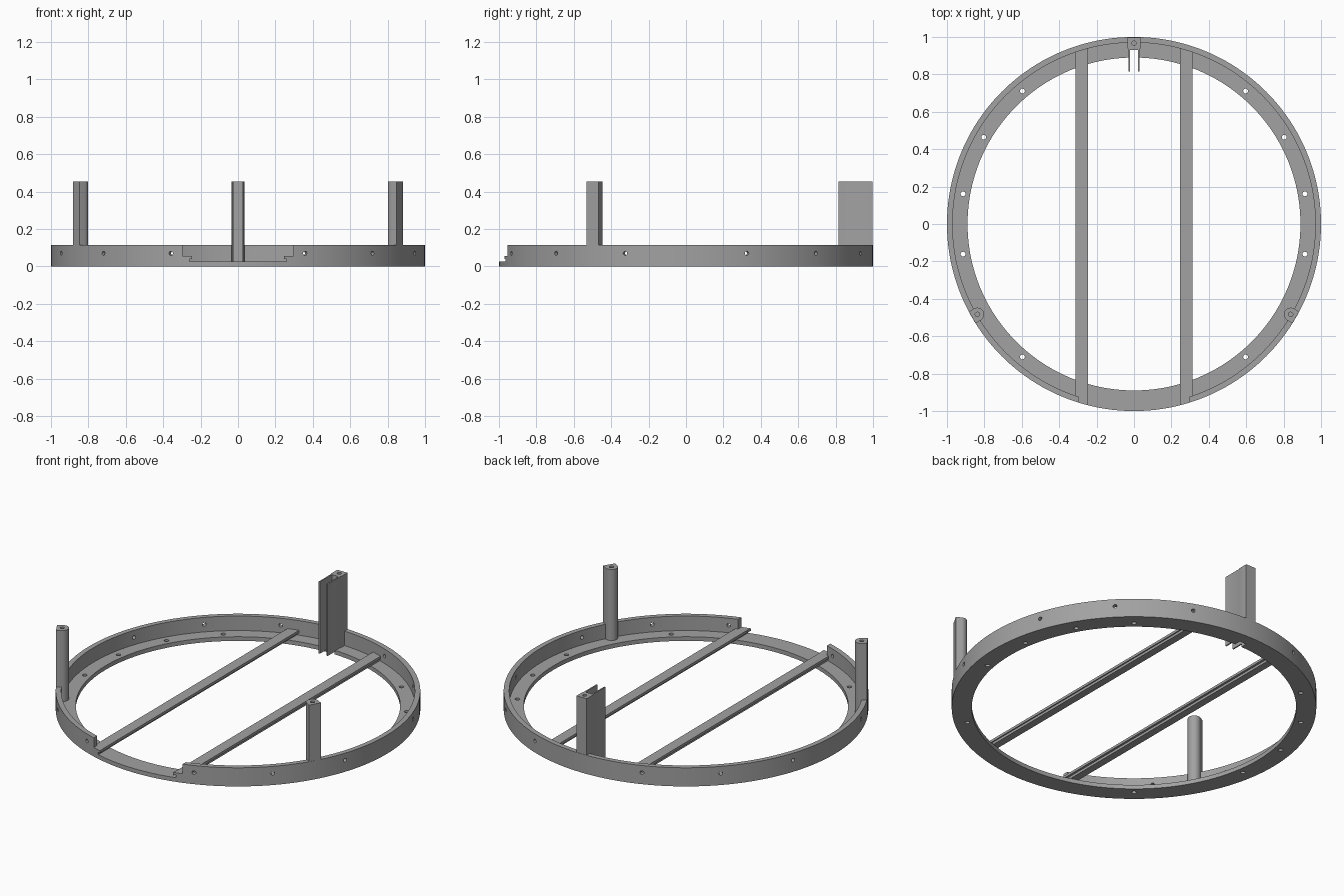
import bpy, bmesh
from math import sin, cos, radians, pi, sqrt
from mathutils import Matrix, Vector

cube = bpy.data.objects.get("Cube")
if cube:
    bpy.data.objects.remove(cube, do_unlink=True)

grey = bpy.data.materials.new("mid_grey")
grey.use_nodes = True
colour = (0.36, 0.36, 0.36, 1)
grey.diffuse_color = colour
grey.node_tree.nodes["Principled BSDF"].inputs["Base Color"].default_value = colour

TOP = 0.455      # post height
WALL = 0.113     # ring wall height
FLOOR = 0.025    # flange thickness
BORE = 0.967     # radius on which the posts stand


def finish(name, bm):
    bmesh.ops.recalc_face_normals(bm, faces=bm.faces)
    mesh = bpy.data.meshes.new(name)
    bm.to_mesh(mesh)
    bm.free()
    mesh.materials.append(grey)
    obj = bpy.data.objects.new(name, mesh)
    bpy.context.collection.objects.link(obj)
    return obj


def activate(obj):
    bpy.ops.object.select_all(action='DESELECT')
    obj.select_set(True)
    bpy.context.view_layer.objects.active = obj


def smooth(obj):
    activate(obj)
    bpy.ops.object.shade_smooth_by_angle(angle=radians(30))


def cut(obj, bm):
    cutter = finish("cutter", bm)
    cutter.hide_render = True
    activate(obj)
    mod = obj.modifiers.new("cut", 'BOOLEAN')
    mod.operation = 'DIFFERENCE'
    mod.solver = 'EXACT'
    mod.object = cutter
    bpy.ops.object.modifier_apply(modifier=mod.name)
    bpy.data.objects.remove(cutter, do_unlink=True)


def prism(bm, points, lift):
    """Extrude a closed outline of 3D points along the vector lift."""
    face = bm.faces.new([bm.verts.new(p) for p in points])
    new = bmesh.ops.extrude_face_region(bm, geom=[face])["geom"]
    bmesh.ops.translate(bm, vec=lift,
                        verts=[v for v in new if isinstance(v, bmesh.types.BMVert)])


def drill(bm, matrix, radius, depth):
    bmesh.ops.create_cone(bm, cap_ends=True, segments=20, radius1=radius,
                          radius2=radius, depth=depth, matrix=matrix)


def polar(angle, r, z=0):
    a = radians(angle)
    return Vector((r * cos(a), r * sin(a), z))


# Ring: L-shaped section spun about the vertical axis
bm = bmesh.new()
section = [(0.89, 0), (1, 0), (1, WALL), (0.97, WALL), (0.97, FLOOR), (0.89, FLOOR)]
steps = 160
loops = [[bm.verts.new(polar(360 * i / steps, r, z)) for r, z in section]
         for i in range(steps)]
for i in range(steps):
    a, b = loops[i], loops[(i + 1) % steps]
    for j in range(len(section)):
        k = (j + 1) % len(section)
        bm.faces.new((a[j], b[j], b[k], a[k]))
ring = finish("ring", bm)

# Front opening with a stepped edge
bm = bmesh.new()
half = [(0.26, FLOOR), (0.26, 0.04), (0.245, 0.04), (0.245, 0.055),
        (0.297, 0.055), (0.297, 0.2)]
outline = half + [(-x, z) for x, z in reversed(half)]
prism(bm, [(x, -1.1, z) for x, z in outline], Vector((0, 0.2, 0)))
cut(ring, bm)

# Screw holes: upright through the flange, radial through the wall
bm = bmesh.new()
for angle in (-50, -10, 10, 30, 50):
    for a in (angle, 180 - angle):
        drill(bm, Matrix.Translation(polar(a, 0.928)), 0.013, 0.2)
for angle in (-69, -44, -19, 19, 44, 69):
    for a in (angle, 180 - angle):
        turn = Matrix.Rotation(radians(a), 4, 'Z') @ Matrix.Rotation(pi / 2, 4, 'Y')
        drill(bm, Matrix.Translation(polar(a, 0.985, 0.07)) @ turn, 0.011, 0.08)
# Flange slot below the back bracket
prism(bm, [(-0.022, 0.8, -0.1), (0.022, 0.8, -0.1), (0.022, 0.93, -0.1),
           (-0.022, 0.93, -0.1)], Vector((0, 0, 0.16)))
cut(ring, bm)
smooth(ring)

# Rails: overhanging plate on a narrow web, ends trimmed to the wall curve
for side, name in ((1, "left_rail"), (-1, "right_rail")):
    bm = bmesh.new()
    profile = [(0.26, FLOOR), (0.305, FLOOR), (0.305, 0.04), (0.312, 0.04),
               (0.312, 0.055), (0.247, 0.055), (0.247, 0.04), (0.26, 0.04)]
    ends = [[bm.verts.new((side * x, s * sqrt(0.972 ** 2 - x * x), z))
             for x, z in profile] for s in (-1, 1)]
    n = len(profile)
    for j in range(n):
        k = (j + 1) % n
        bm.faces.new((ends[0][j], ends[0][k], ends[1][k], ends[1][j]))
    bm.faces.new(ends[0])
    bm.faces.new(ends[1])
    finish(name, bm)

# Front posts: square outside, round inside, bored along their height
for angle, name in ((-30, "left_post"), (210, "right_post")):
    bm = bmesh.new()
    r = 0.036
    outline = [(0.032, -r), (0.032, r)]
    outline += [(r * cos(radians(t)), r * sin(radians(t))) for t in range(90, 271, 12)]
    turn = Matrix.Rotation(radians(angle), 3, 'Z')
    prism(bm, [turn @ Vector((BORE + u, v, 0.005)) for u, v in outline],
          Vector((0, 0, TOP - 0.005)))
    post = finish(name, bm)
    bm = bmesh.new()
    drill(bm, Matrix.Translation(polar(angle, BORE, TOP)), 0.012, 0.6)
    cut(post, bm)
    smooth(post)

# Back bracket: bored block with two thin cheeks reaching inwards
bm = bmesh.new()
half = [(0.034, 0.998), (0.034, 0.94), (0.03, 0.93), (0.03, 0.815),
        (0.022, 0.815), (0.022, 0.93)]
outline = half + [(-x, y) for x, y in reversed(half)]
prism(bm, [(x, y, FLOOR - 0.005) for x, y in outline], Vector((0, 0, TOP - FLOOR + 0.005)))
bracket = finish("back_bracket", bm)
bm = bmesh.new()
drill(bm, Matrix.Translation((0, BORE, TOP)), 0.012, 0.6)
cut(bracket, bm)
smooth(bracket)
